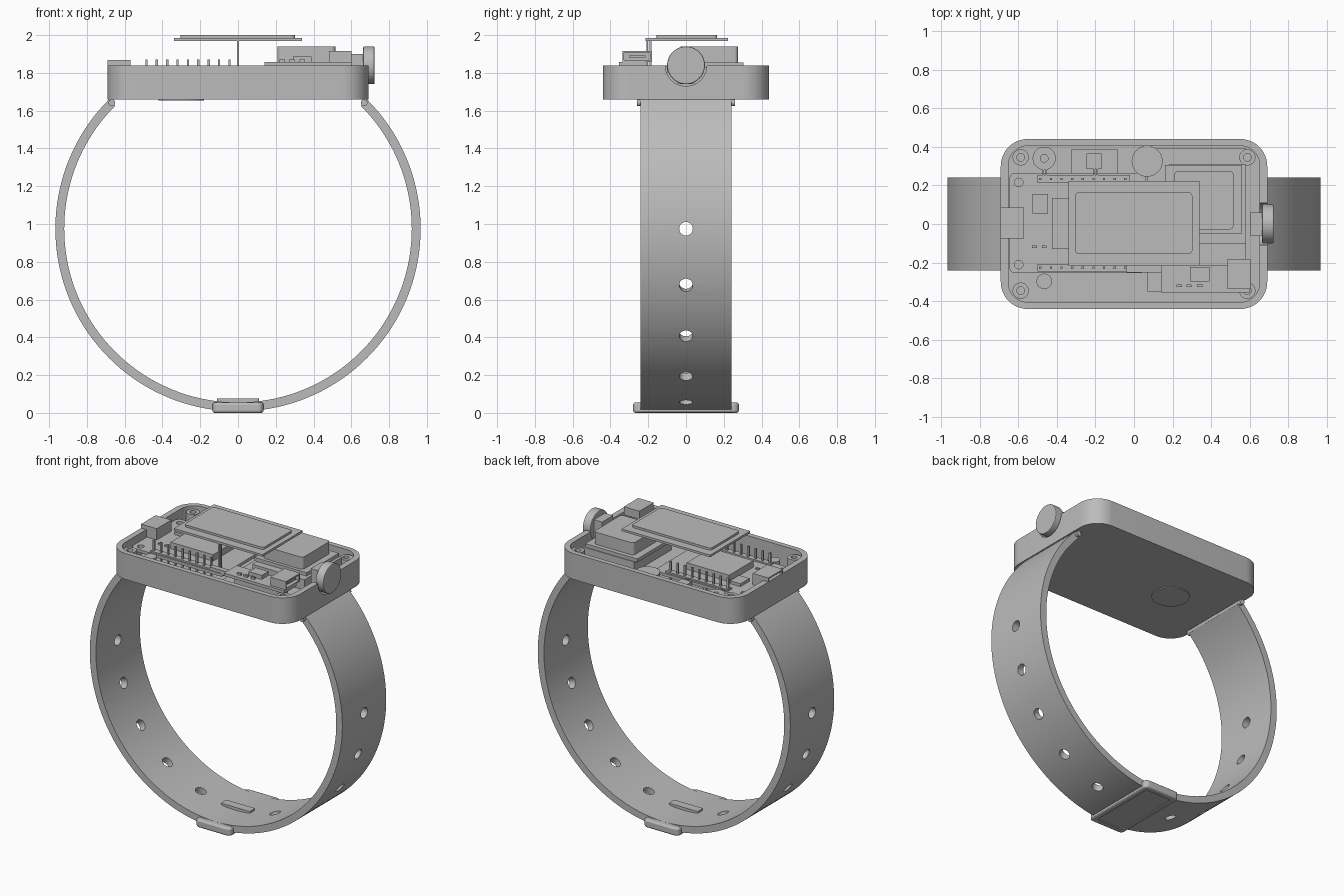
import bpy, bmesh, math
from mathutils import Vector, Matrix

cube = bpy.data.objects.get("Cube")
if cube:
    bpy.data.objects.remove(cube, do_unlink=True)

grey = bpy.data.materials.new("plain grey")
grey.use_nodes = True
TONE = (0.5, 0.5, 0.5, 1)
grey.diffuse_color = TONE
grey.node_tree.nodes["Principled BSDF"].inputs["Base Color"].default_value = TONE


def finish(name, bm, smooth=True):
    bmesh.ops.recalc_face_normals(bm, faces=bm.faces)
    mesh = bpy.data.meshes.new(name)
    bm.to_mesh(mesh)
    bm.free()
    mesh.materials.append(grey)
    ob = bpy.data.objects.new(name, mesh)
    bpy.context.collection.objects.link(ob)
    if smooth:
        shade(ob)
    return ob


def activate(ob):
    bpy.ops.object.select_all(action='DESELECT')
    ob.select_set(True)
    bpy.context.view_layer.objects.active = ob


def shade(ob):
    activate(ob)
    bpy.ops.object.shade_smooth_by_angle(angle=math.radians(30))


def extrude_profile(bm, points, vec):
    face = bm.faces.new([bm.verts.new(p) for p in points])
    out = bmesh.ops.extrude_face_region(bm, geom=[face])
    moved = [v for v in out["geom"] if isinstance(v, bmesh.types.BMVert)]
    bmesh.ops.translate(bm, verts=moved, vec=vec)


def slab(name, x0, x1, y0, y1, z0, z1, r=0.0, seg=8):
    """Box with optional rounded vertical corners."""
    pts = []
    corners = ((x1 - r, y1 - r), (x0 + r, y1 - r), (x0 + r, y0 + r), (x1 - r, y0 + r))
    for i, (cx, cy) in enumerate(corners):
        for k in range(seg + 1 if r else 1):
            a = math.pi / 2 * (i + k / seg)
            pts.append((cx + r * math.cos(a), cy + r * math.sin(a), z0))
    bm = bmesh.new()
    extrude_profile(bm, pts, (0, 0, z1 - z0))
    return finish(name, bm)


def add_rod(bm, centre, radius, length, axis=(0, 0, 1), seg=32):
    rot = Vector((0, 0, 1)).rotation_difference(Vector(axis)).to_matrix().to_4x4()
    bmesh.ops.create_cone(bm, cap_ends=True, segments=seg, radius1=radius, radius2=radius,
                          depth=length, matrix=Matrix.Translation(centre) @ rot)


def rod(name, centre, radius, length, axis=(0, 0, 1), seg=32):
    bm = bmesh.new()
    add_rod(bm, centre, radius, length, axis, seg)
    return finish(name, bm)


def cut(ob, cutter):
    cutter.hide_render = True
    mod = ob.modifiers.new("cut", 'BOOLEAN')
    mod.operation = 'DIFFERENCE'
    mod.solver = 'EXACT'
    mod.object = cutter
    activate(ob)
    bpy.ops.object.modifier_apply(modifier=mod.name)
    bpy.data.objects.remove(cutter, do_unlink=True)
    shade(ob)


def bevel(ob, width, seg=3):
    mod = ob.modifiers.new("bevel", 'BEVEL')
    mod.width, mod.segments, mod.limit_method = width, seg, 'ANGLE'
    activate(ob)
    bpy.ops.object.modifier_apply(modifier=mod.name)
    shade(ob)


def tube(name, x, y, z0, z1, r_out, r_in):
    ob = rod(name, (x, y, (z0 + z1) / 2), r_out, z1 - z0)
    cut(ob, rod("bore", (x, y, z1), r_in, (z1 - z0) * 0.8))


def socket(name, x0, x1, y0, y1, z0, z1, side):
    """Connector shell, open on the +x or -x side, with a tongue."""
    ob = slab(name, x0, x1, y0, y1, z0, z1)
    wall, depth = 0.01, 0.07
    mouth = x1 if side > 0 else x0
    cut(ob, slab("mouth", mouth - depth, mouth + depth, y0 + wall, y1 - wall, z0 + wall, z1 - wall))
    mid, a, b = (z0 + z1) / 2, mouth - side * depth, mouth - side * 0.01
    slab(name + "_tongue", min(a, b), max(a, b), y0 + 0.035, y1 - 0.035, mid - 0.006, mid + 0.006)


# Open case with a rounded notch for the knob
case = slab("case", -0.69, 0.69, -0.44, 0.44, 1.66, 1.84, 0.14, 12)
cut(case, slab("cavity", -0.65, 0.65, -0.405, 0.405, 1.69, 1.95, 0.1, 12))
cut(case, rod("notch", (0.7, 0, 1.84), 0.11, 0.2, (1, 0, 0), 48))
rod("sensor_window", (-0.3, 0, 1.66), 0.12, 0.01, seg=48)
for sx in (-1, 1):
    for sy in (-1, 1):
        tube("screw_post", sx * 0.587, sy * 0.345, 1.69, 1.82, 0.042, 0.02)

# Strap ring, open at the top, with rows of holes
CZ, R_OUT, R_IN, HALF = 0.975, 0.967, 0.92, 0.24
N = 108
angles = [math.radians(45 - 270 * i / N) for i in range(N + 1)]
ring = [(r * math.cos(a), -HALF, CZ + r * math.sin(a))
        for r, seq in ((R_OUT, angles), (R_IN, angles[::-1])) for a in seq]
bm = bmesh.new()
extrude_profile(bm, ring, (0, 2 * HALF, 0))
strap = finish("strap", bm)
bm = bmesh.new()
for sx in (-1, 1):
    for i in range(5):
        a = math.radians(18 * i)
        d = Vector((sx * math.cos(a), 0, -math.sin(a)))
        add_rod(bm, d * 0.943 + Vector((0, 0, CZ)), 0.036, 0.14, d, 24)
cut(strap, finish("strap_holes", bm))
for sx in (-1, 1):
    rod("hinge_pin", (sx * 0.668, 0, 1.642), 0.018, 0.52, (0, 1, 0), 16)

# Clasp
clasp = slab("clasp", -0.135, 0.135, -0.28, 0.28, 0, 0.055, 0.03)
bevel(clasp, 0.012)
cut(clasp, slab("clasp_recess", -0.1, 0.1, -0.24, 0.24, -0.02, 0.006, 0.02))
slab("clasp_bar", -0.11, 0.11, -0.03, 0.03, 0.04, 0.075, 0.01)

# Knob with shaft body
knob = rod("knob", (0.693, 0, 1.84), 0.1, 0.06, (1, 0, 0), 48)
bevel(knob, 0.006, 2)
slab("knob_encoder", 0.6, 0.665, -0.06, 0.06, 1.78, 1.9)

# Main board with its chips, pin rows and connector
board = slab("main_board", -0.645, 0.06, -0.255, 0.265, 1.77, 1.79, 0.03)
for y in (0.215, -0.21):
    cut(board, rod("board_hole", (-0.597, y, 1.78), 0.022, 0.1))
socket("main_connector", -0.69, -0.57, -0.075, 0.085, 1.79, 1.868, -1)
slab("main_chip", -0.425, -0.1, -0.13, 0.135, 1.79, 1.835)
slab("small_chip", -0.525, -0.445, 0.055, 0.155, 1.79, 1.81)
for y in (-0.227, 0.233):
    slab("pin_strip", -0.5, -0.02, y - 0.02, y + 0.02, 1.79, 1.8)
    for i in range(9):
        x = -0.485 + i * 0.055
        slab("pin", x - 0.006, x + 0.006, y - 0.006, y + 0.006, 1.74, 1.87)
for x in (-0.515, -0.465):
    slab("board_part", x - 0.012, x + 0.012, -0.125, -0.112, 1.79, 1.8)

# Parts along the rear and front of the cavity
tube("buzzer", -0.465, 0.34, 1.69, 1.8, 0.06, 0.02)
rod("vibration_motor", (0.068, 0.325, 1.745), 0.08, 0.11)
slab("button_base", -0.325, -0.085, 0.265, 0.385, 1.69, 1.77)
slab("button_cap", -0.245, -0.167, 0.285, 0.365, 1.77, 1.8)
rod("light_sensor", (-0.465, -0.297, 1.74), 0.04, 0.1)
for x in (-0.47, -0.455, -0.205, -0.19):
    slab("lead", x - 0.004, x + 0.004, 0.235, 0.29, 1.79, 1.8)
slab("power_board", 0.07, 0.58, -0.35, 0.39, 1.74, 1.76)

# Battery block on stepped plates
slab("battery_tray", 0.18, 0.58, -0.1, 0.31, 1.76, 1.832)
slab("battery_plate", 0.16, 0.56, -0.05, 0.305, 1.832, 1.856)
slab("battery", 0.21, 0.515, -0.028, 0.275, 1.856, 1.94, 0.02)

# Charger board
slab("charger_support", 0.2, 0.55, -0.33, -0.24, 1.76, 1.838)
slab("charger_board", 0.14, 0.6, -0.355, -0.215, 1.838, 1.858)
socket("charger_connector", 0.483, 0.602, -0.337, -0.18, 1.858, 1.915, 1)
slab("charger_chip", 0.29, 0.39, -0.297, -0.222, 1.858, 1.886)
for x in (0.235, 0.285, 0.34):
    slab("charger_part", x - 0.014, x + 0.014, -0.326, -0.312, 1.858, 1.872)

# Raised display on a thin riser
slab("display_board", -0.34, 0.338, -0.215, 0.222, 1.97, 1.985)
slab("display_panel", -0.305, 0.302, -0.155, 0.165, 1.985, 2.0, 0.02)
slab("riser_foot", -0.04, 0.14, -0.25, -0.215, 1.78, 1.812)
for y in (-0.205, -0.188):
    slab("riser_pin", -0.005, 0.005, y - 0.005, y + 0.005, 1.78, 1.97)
